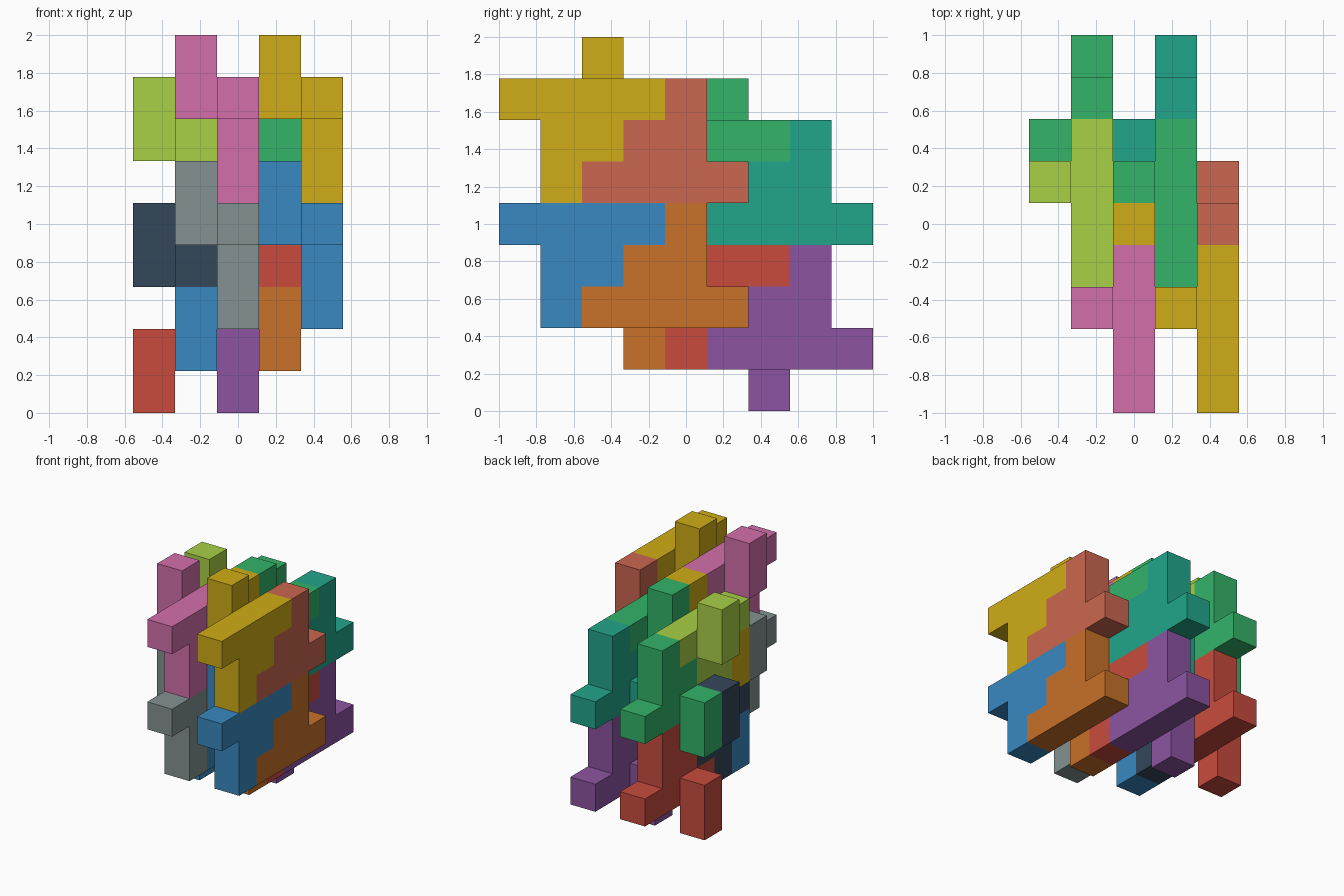
import bpy, bmesh
from mathutils import Vector

if "Cube" in bpy.data.objects:
    bpy.data.objects.remove(bpy.data.objects["Cube"])

U = 2 / 9                      # edge of one cube cell
ORIGIN = Vector((-2.5 * U, -1.0, 0.0))

# Cell offsets (x, y, z) of the interlocking piece: flat hook plus a side peg
HOOK = [(0, 0, 0), (0, 1, 0), (0, 2, 0), (0, 3, 0),
        (0, 1, -1), (0, 2, -1), (0, 1, -2),
        (-1, 2, 0), (-1, 2, 1)]
# Same piece turned half a turn about x
HOOK_TURNED = [(x, 3 - y, -z) for x, y, z in HOOK]

COLOURS = {
    "gold": "CFAC17", "blue": "3889C1", "coral": "CA674F", "orange": "C87129",
    "green": "33B469", "red": "C84B3D", "teal": "22A68B", "purple": "8C54A1",
    "pink": "D46FAA", "grey": "849291", "lime": "A8D046", "navy": "34475A",
}


def material(name):
    mat = bpy.data.materials.get(name)
    if not mat:
        mat = bpy.data.materials.new(name)
        srgb = [int(COLOURS[name][i:i + 2], 16) / 255 for i in (0, 2, 4)]
        mat.diffuse_color = [((c + 0.055) / 1.055) ** 2.4 for c in srgb] + [1]
        mat.use_nodes = True
        mat.node_tree.nodes["Principled BSDF"].inputs["Base Color"].default_value = mat.diffuse_color
    return mat


def piece(name, colour, shape, base):
    """Join cube cells into one closed shell, keeping only outer faces."""
    cells = {tuple(b + o for b, o in zip(base, off)) for off in shape}
    bm = bmesh.new()
    for cell in cells:
        for axis in range(3):
            for side in (0, 1):
                near = list(cell)
                near[axis] += 2 * side - 1
                if tuple(near) in cells:
                    continue
                ring = []
                for s, t in ((0, 0), (1, 0), (1, 1), (0, 1)):
                    p = Vector(cell)
                    p[axis] += side
                    p[(axis + 1) % 3] += s
                    p[(axis + 2) % 3] += t
                    ring.append(bm.verts.new(ORIGIN + p * U))
                bm.faces.new(ring if side else ring[::-1])
    bmesh.ops.remove_doubles(bm, verts=bm.verts, dist=1e-4)
    bmesh.ops.dissolve_limit(bm, angle_limit=0.01, verts=bm.verts, edges=bm.edges)
    mesh = bpy.data.meshes.new(name)
    bm.to_mesh(mesh)
    bm.free()
    mesh.materials.append(material(colour))
    bpy.context.collection.objects.link(bpy.data.objects.new(name, mesh))


# Each layer: x, y start, top z, then colours of hook upper/lower, turned upper/lower
LAYERS = [
    (4, 0, 7, "gold", "blue", "coral", "orange"),
    (3, 3, 6, "green", "red", "teal", "purple"),
    (2, 0, 7, "pink", "grey", "gold", "blue"),
    (1, 3, 6, "lime", "navy", "green", "red"),
]
for x, y, z, hook_up, hook_low, turned_up, turned_low in LAYERS:
    piece(f"hook_piece_upper_{x}", hook_up, HOOK, (x, y, z))
    piece(f"hook_piece_lower_{x}", hook_low, HOOK, (x, y, z - 3))
    piece(f"turned_piece_upper_{x}", turned_up, HOOK_TURNED, (x, y + 2, z - 2))
    piece(f"turned_piece_lower_{x}", turned_low, HOOK_TURNED, (x, y + 2, z - 5))
